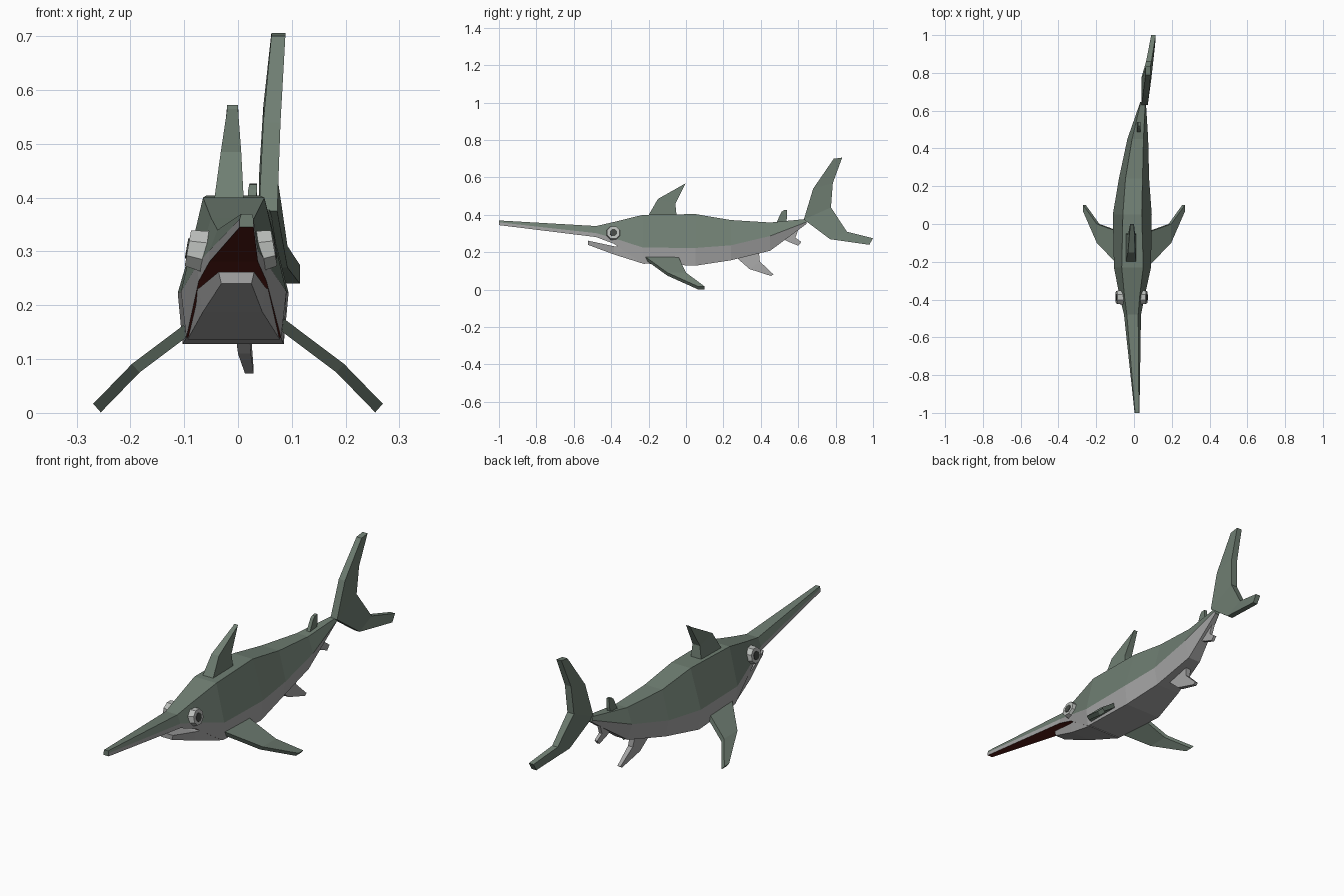
import bpy, bmesh
from math import radians
from mathutils import Matrix

if "Cube" in bpy.data.objects:
    bpy.data.objects.remove(bpy.data.objects["Cube"])


def material(name, rgb):
    m = bpy.data.materials.new(name)
    m.diffuse_color = (*rgb, 1)
    m.use_nodes = True
    m.node_tree.nodes["Principled BSDF"].inputs["Base Color"].default_value = m.diffuse_color
    return m


GREEN = material("green_skin", (0.16, 0.21, 0.17))
PALE = material("pale_belly", (0.38, 0.38, 0.38))
RED = material("mouth_red", (0.10, 0.012, 0.008))
WHITE = material("eye_white", (0.5, 0.52, 0.5))
DARK = material("pupil_dark", (0.06, 0.065, 0.06))


def finish(bm, name, mats):
    bmesh.ops.recalc_face_normals(bm, faces=bm.faces)
    me = bpy.data.meshes.new(name)
    bm.to_mesh(me)
    bm.free()
    for m in mats:
        me.materials.append(m)
    ob = bpy.data.objects.new(name, me)
    bpy.context.collection.objects.link(ob)
    return ob


def loft(name, rings, mats, pick=lambda seg, side: 0):
    """Skin equal-sized rings, cap both ends; pick gives the material slot."""
    bm = bmesh.new()
    rows = [[bm.verts.new(p) for p in r] for r in rings]
    n = len(rows[0])
    for s, (a, b) in enumerate(zip(rows, rows[1:])):
        for i in range(n):
            j = (i + 1) % n
            bm.faces.new((a[i], a[j], b[j], b[i])).material_index = pick(s, i)
    bm.faces.new(rows[0])
    bm.faces.new(rows[-1])
    return finish(bm, name, mats)


# Body and bill: y, x centre, then half width and height of top, middle, bottom
body = [
    (-1.00, .016, .010, .370, .013, .360, .013, .345),
    (-.480, -.008, .030, .340, .045, .302, .045, .281),
    (-.385, -.010, .040, .362, .066, .275, .063, .245),
    (-.230, -.008, .057, .400, .098, .225, .088, .140),
    (.050, -.009, .050, .404, .103, .223, .094, .128),
    (.240, .000, .045, .372, .080, .237, .062, .157),
    (.450, .020, .030, .359, .055, .287, .032, .208),
    (.645, .048, .012, .378, .015, .362, .010, .352),
]
rings = [[(c - a, y, za), (c + a, y, za), (c + b, y, zb),
          (c + d, y, zd), (c - d, y, zd), (c - b, y, zb)]
         for y, c, a, za, b, zb, d, zd in body]
loft("body_and_bill", rings, [GREEN, PALE, RED],
     lambda s, i: 0 if i in (0, 1, 5) else (2 if i == 3 and s < 3 else 1))

# Lower jaw
jaw = [(-.525, -.003, .033, .262, .028, .240),
       (-.385, -.010, .062, .232, .055, .188),
       (-.220, -.008, .090, .222, .086, .136)]
loft("lower_jaw", [[(c - a, y, za), (c + a, y, za), (c + b, y, zb), (c - b, y, zb)]
                   for y, c, a, za, b, zb in jaw], [PALE])


# Upright fins: each station is leading y, z, trailing y, z, x centre, half thickness
def upright_fin(name, stations, mat):
    loft(name, [[(x - t, y1, z1), (x + t, y1, z1), (x + t, y2, z2), (x - t, y2, z2)]
                for y1, z1, y2, z2, x, t in stations], [mat])


upright_fin("dorsal_fin", [(-.205, .39, -.05, .39, -.017, .028),
                           (-.15, .485, -.057, .46, -.013, .019),
                           (-.008, .565, 0, .572, -.010, .010)], GREEN)
upright_fin("rear_dorsal_fin", [(.48, .35, .535, .36, .024, .009),
                                (.51, .415, .54, .385, .027, .008),
                                (.52, .424, .54, .426, .028, .007)], GREEN)
upright_fin("belly_fin", [(.26, .18, .39, .20, .005, .014),
                          (.34, .11, .395, .15, .012, .012),
                          (.455, .073, .467, .082, .021, .008)], PALE)
upright_fin("rear_belly_fin", [(.52, .27, .60, .32, .033, .008),
                               (.55, .255, .585, .278, .034, .008),
                               (.60, .235, .617, .255, .036, .007)], PALE)
upright_fin("tail_fin", [(.79, .70, .835, .706, .075, .013),
                         (.68, .54, .785, .57, .063, .016),
                         (.63, .375, .775, .44, .056, .017),
                         (.77, .27, .86, .31, .078, .014),
                         (.98, .24, 1.0, .275, .103, .012)], GREEN)

# Side fins: x, z, leading y, trailing y
side = [(.065, .177, -.23, -.045), (.19, .083, -.10, 0), (.262, .009, .065, .10)]
for s, label in ((1, "right"), (-1, "left")):
    loft(label + "_side_fin",
         [[(s * (x - .007), y1, z - .008), (s * (x + .007), y1, z + .008),
           (s * (x + .007), y2, z + .008), (s * (x - .007), y2, z - .008)]
          for x, z, y1, y2 in side], [GREEN])


# Eyes: eight-sided tapered discs with a dark pupil
def disc(name, s, x, depth, r1, r2, mat):
    bm = bmesh.new()
    place = (Matrix.Translation((-.013 + s * x, -.388, .302))
             @ Matrix.Rotation(s * radians(80), 4, 'Y')
             @ Matrix.Rotation(radians(22.5), 4, 'Z'))
    bmesh.ops.create_cone(bm, cap_ends=True, segments=8, radius1=r1, radius2=r2,
                          depth=depth, matrix=place)
    finish(bm, name, [mat])


for s, label in ((1, "right"), (-1, "left")):
    disc(label + "_eye", s, .058, .045, .044, .036, WHITE)
    disc(label + "_pupil", s, .062, .042, .023, .020, DARK)
